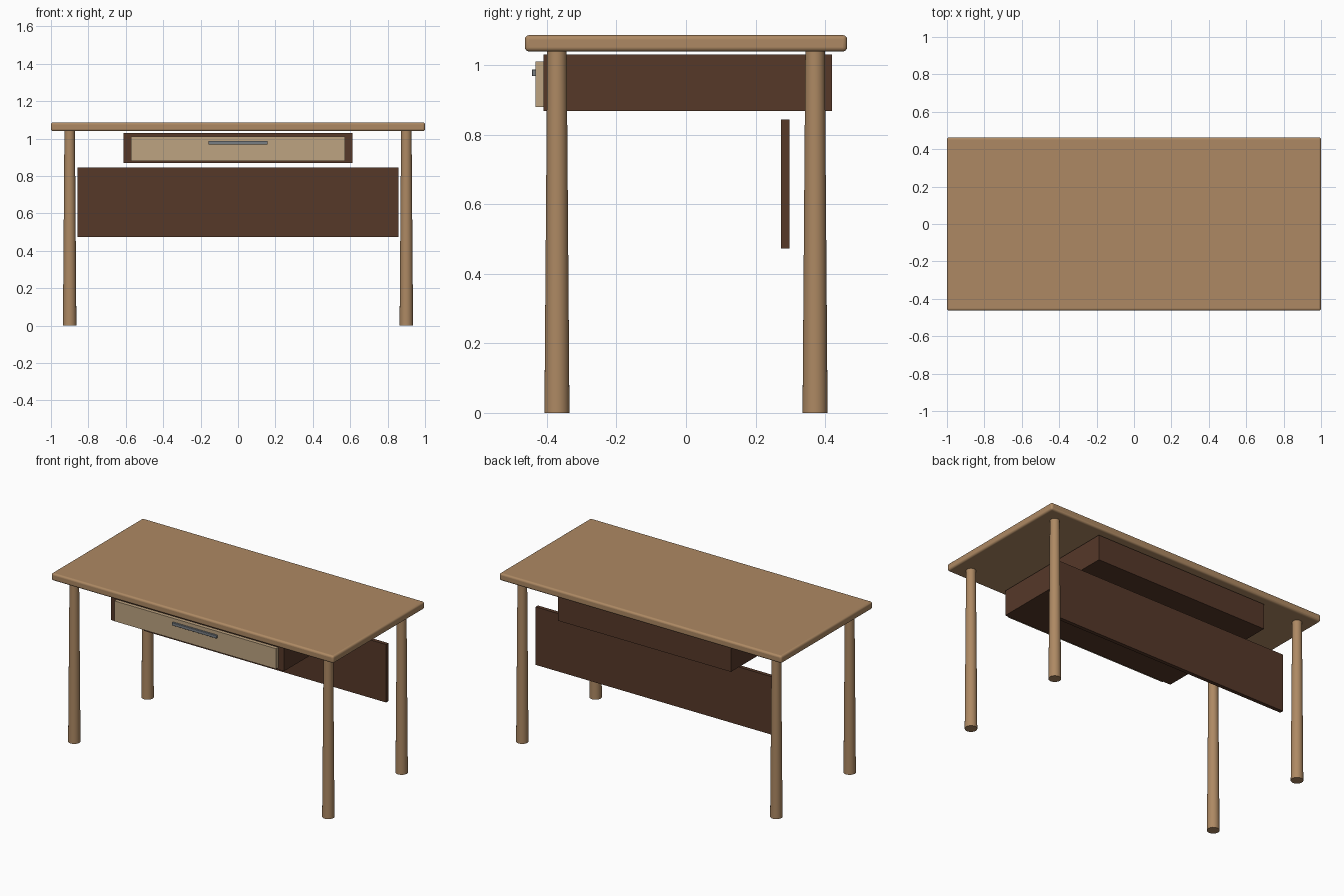
import bpy, math

if "Cube" in bpy.data.objects:
    bpy.data.objects.remove(bpy.data.objects["Cube"])


def material(name, rgb):
    m = bpy.data.materials.new(name)
    m.diffuse_color = (*rgb, 1)
    m.use_nodes = True
    m.node_tree.nodes["Principled BSDF"].inputs["Base Color"].default_value = m.diffuse_color
    return m


oak = material("oak", (0.42, 0.25, 0.125))
walnut = material("walnut", (0.093, 0.04, 0.022))
pale = material("pale_wood", (0.51, 0.37, 0.22))
metal = material("metal", (0.19, 0.21, 0.23))


def box(name, x, y, z, mat, bevel=0, segments=1):
    """Box from (min, max) ranges, with an optional rounded edge."""
    bpy.ops.mesh.primitive_cube_add(
        size=1, location=[(r[0] + r[1]) / 2 for r in (x, y, z)])
    ob = bpy.context.object
    ob.name = name
    ob.scale = [r[1] - r[0] for r in (x, y, z)]
    bpy.ops.object.transform_apply(location=False, rotation=False, scale=True)
    ob.data.materials.append(mat)
    if bevel:
        b = ob.modifiers.new("round", 'BEVEL')
        b.width, b.segments = bevel, segments
        bpy.ops.object.shade_smooth_by_angle(angle=math.radians(35))
    return ob


# Table top with softly rounded edges
box("table_top", (-1, 1), (-0.463, 0.463), (1.039, 1.086), oak, 0.012, 4)

# Four tapered round legs
for side, sx in (("left", -1), ("right", 1)):
    for end, sy in (("front", -1), ("back", 1)):
        bpy.ops.mesh.primitive_cone_add(
            vertices=32, radius1=0.036, radius2=0.028, depth=1.04,
            location=(sx * 0.9, sy * 0.371, 0.52))
        leg = bpy.context.object
        leg.name = f"{end}_{side}_leg"
        leg.data.materials.append(oak)
        bpy.ops.object.shade_smooth_by_angle(angle=math.radians(35))

# Drawer case under the top, with drawer front and pull
box("drawer_case", (-0.613, 0.613), (-0.409, 0.42), (0.868, 1.03), walnut)
box("drawer_front", (-0.572, 0.572), (-0.432, -0.405), (0.88, 1.01), pale)
box("drawer_handle", (-0.159, 0.159), (-0.443, -0.428), (0.968, 0.987), metal, 0.002, 2)

# Modesty panel near the back legs
box("modesty_panel", (-0.858, 0.858), (0.273, 0.297), (0.473, 0.844), walnut)
